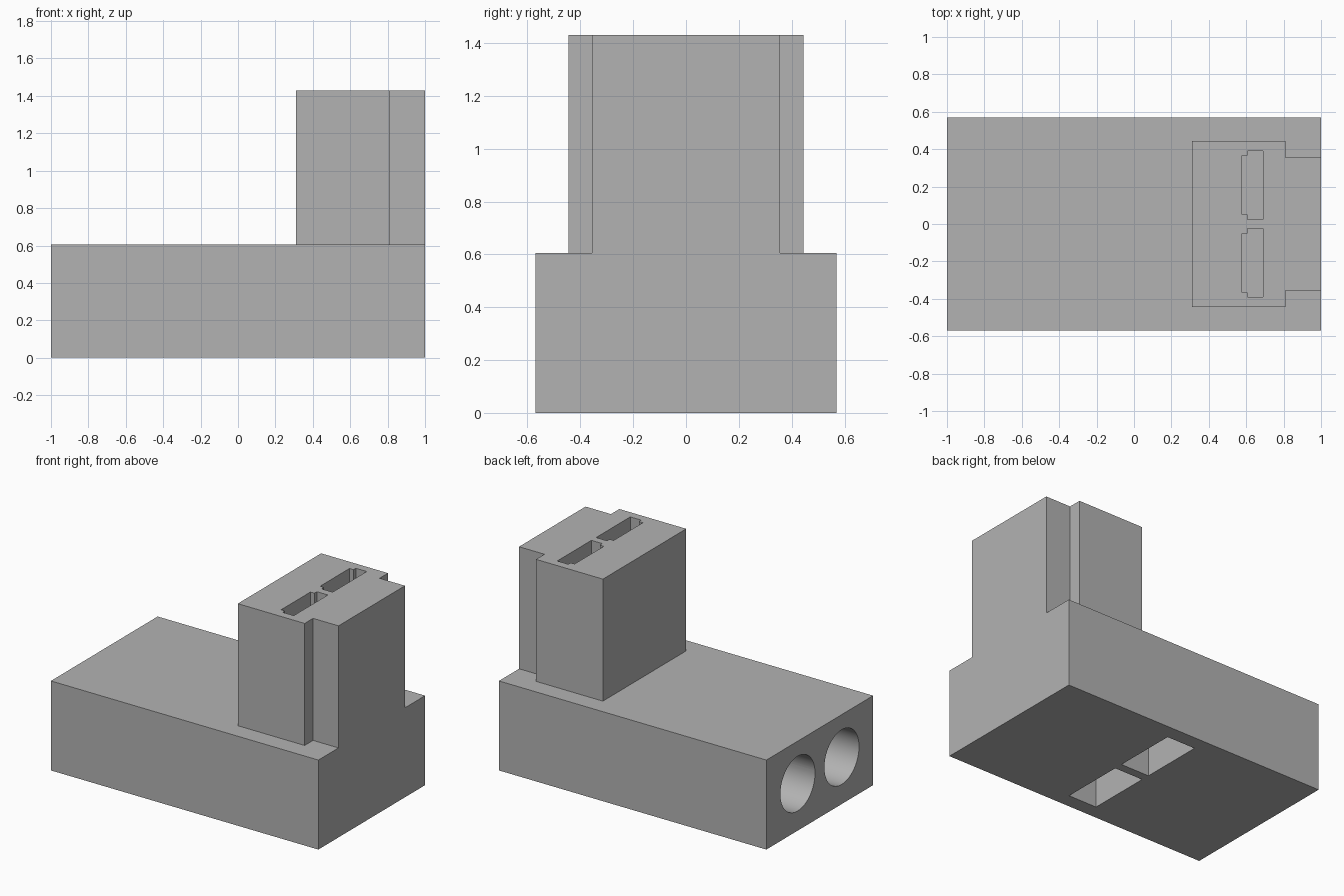
import bpy, bmesh, math

if "Cube" in bpy.data.objects:
    bpy.data.objects.remove(bpy.data.objects["Cube"], do_unlink=True)

grey = bpy.data.materials.new("plain grey")
grey.use_nodes = True
colour = (0.45, 0.45, 0.45, 1)
grey.diffuse_color = colour
grey.node_tree.nodes["Principled BSDF"].inputs["Base Color"].default_value = colour

BASE_TOP, TOWER_TOP = 0.605, 1.43


def prism(name, outline, z0, z1):
    """Extrude an xy outline from z0 to z1."""
    bm = bmesh.new()
    face = bm.faces.new([bm.verts.new((x, y, z0)) for x, y in outline])
    top = bmesh.ops.extrude_face_region(bm, geom=[face])["geom"]
    verts = [v for v in top if isinstance(v, bmesh.types.BMVert)]
    bmesh.ops.translate(bm, vec=(0, 0, z1 - z0), verts=verts)
    bmesh.ops.recalc_face_normals(bm, faces=bm.faces)
    mesh = bpy.data.meshes.new(name)
    bm.to_mesh(mesh)
    bm.free()
    mesh.materials.append(grey)
    obj = bpy.data.objects.new(name, mesh)
    bpy.context.collection.objects.link(obj)
    return obj


def box(name, x0, x1, y0, y1, z0, z1):
    return prism(name, [(x0, y0), (x1, y0), (x1, y1), (x0, y1)], z0, z1)


def cut(target, cutter):
    """Subtract the cutter from the target and discard it."""
    cutter.hide_render = True
    mod = target.modifiers.new("cut", 'BOOLEAN')
    mod.operation, mod.solver, mod.object = 'DIFFERENCE', 'EXACT', cutter
    bpy.ops.object.select_all(action='DESELECT')
    target.select_set(True)
    bpy.context.view_layer.objects.active = target
    bpy.ops.object.modifier_apply(modifier=mod.name)
    bpy.data.objects.remove(cutter, do_unlink=True)


# Main block and the tower, which narrows towards its outer end
base = box("base_block", -1, 1, -0.57, 0.57, 0, BASE_TOP)
half = [(0.31, 0.445), (0.81, 0.445), (0.81, 0.355), (1, 0.355)]
tower = prism("tower", half + [(x, -y) for x, y in reversed(half)], BASE_TOP, TOWER_TOP)

for side in (-1, 1):
    # Round bore in the end of the block
    bpy.ops.mesh.primitive_cylinder_add(vertices=64, radius=0.185, depth=0.9,
                                        location=(-0.65, side * 0.235, 0.318),
                                        rotation=(0, math.pi / 2, 0))
    bore = bpy.context.object
    bore.data.materials.append(grey)
    cut(base, bore)
    # Rectangular pocket in the underside
    y0, y1 = sorted((side * 0.03, side * 0.47))
    cut(base, box("pocket_cutter", -0.09, 0.125, y0, y1, -0.1, 0.5))
    # Stepped slot in the top of the tower
    slot = [(0.69, 0.025), (0.69, 0.39), (0.608, 0.39), (0.608, 0.365),
            (0.578, 0.365), (0.578, 0.052), (0.608, 0.052), (0.608, 0.025)]
    cut(tower, prism("slot_cutter", [(x, side * y) for x, y in slot], 0.7, TOWER_TOP + 0.1))

# Smooth the bores, keep every other edge sharp
bpy.ops.object.select_all(action='DESELECT')
base.select_set(True)
bpy.context.view_layer.objects.active = base
bpy.ops.object.shade_smooth_by_angle(angle=math.radians(30))
